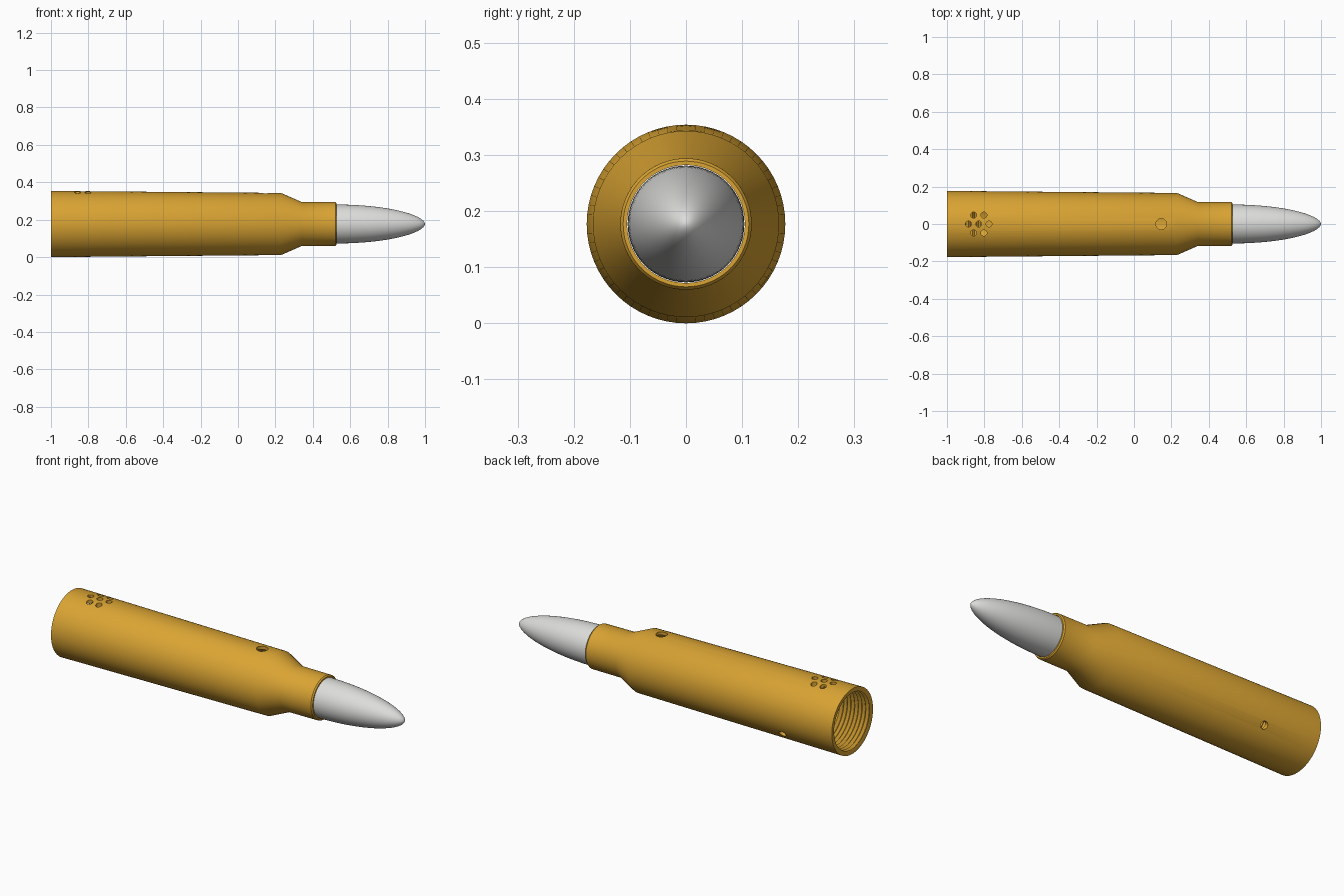
import bpy, bmesh, math
from mathutils import Matrix, Vector

if "Cube" in bpy.data.objects:
    bpy.data.objects.remove(bpy.data.objects["Cube"])

AXIS_Z = 0.177
SEG = 64


def material(name, rgb):
    m = bpy.data.materials.new(name)
    m.diffuse_color = (*rgb, 1)
    m.use_nodes = True
    m.node_tree.nodes["Principled BSDF"].inputs["Base Color"].default_value = m.diffuse_color
    return m


gold = material("warm gold", (0.70, 0.37, 0.033))
silver = material("pale silver", (0.72, 0.72, 0.71))


def add_object(name, bm, mat):
    bmesh.ops.recalc_face_normals(bm, faces=bm.faces)
    me = bpy.data.meshes.new(name)
    bm.to_mesh(me)
    bm.free()
    ob = bpy.data.objects.new(name, me)
    bpy.context.collection.objects.link(ob)
    me.materials.append(mat)
    return ob


def lathe(name, profile, mat):
    """Spin a closed (x, radius) loop around the long axis."""
    bm = bmesh.new()
    rings = []
    for k in range(SEG):
        a = 2 * math.pi * k / SEG
        rings.append([bm.verts.new((x, r * math.cos(a), AXIS_Z + r * math.sin(a)))
                      for x, r in profile])
    n = len(profile)
    for k in range(SEG):
        p, q = rings[k], rings[(k + 1) % SEG]
        for i in range(n):
            j = (i + 1) % n
            if profile[i][1] == 0 and profile[j][1] == 0:
                continue
            bm.faces.new((p[i], p[j], q[j], q[i]))
    bmesh.ops.remove_doubles(bm, verts=bm.verts, dist=1e-5)
    return add_object(name, bm, mat)


def smooth(ob, angle=25):
    bpy.ops.object.select_all(action='DESELECT')
    ob.select_set(True)
    bpy.context.view_layer.objects.active = ob
    bpy.ops.object.shade_smooth_by_angle(angle=math.radians(angle))


# Casing: tapered outside, shoulder and neck, hollow bore with inner threads
outer = [(-1.0, 0.177), (0.23, 0.166), (0.34, 0.118), (0.52, 0.117), (0.527, 0.112)]
inner = [(0.527, 0.105), (0.34, 0.105), (0.22, 0.150), (-0.82, 0.150)]
threads = []
pitch, count = 0.022, 8
for i in range(count):
    x = -0.82 - pitch * i
    threads += [(x - pitch * 0.5, 0.164), (x - pitch, 0.152)]
casing = lathe("casing", outer + inner + threads + [(-1.0, 0.165)], gold)

# Hole cutter: hexagonal cluster, one large top hole, one low rear hole
cut = bmesh.new()


def hole(x, y, z, direction, radius):
    d = Vector(direction).normalized()
    mat = (Matrix.Translation((x, y, z))
           @ d.to_track_quat('Z', 'Y').to_matrix().to_4x4())
    bmesh.ops.create_cone(cut, cap_ends=True, segments=24, radius1=radius,
                          radius2=radius, depth=0.16, matrix=mat)


top = AXIS_Z + 0.165
hole(-0.83, 0, top, (0, 0, 1), 0.016)
for k in range(6):
    a = math.radians(60 * k)
    hole(-0.83 + 0.055 * math.cos(a), 0.055 * math.sin(a), top, (0, 0, 1), 0.016)
hole(0.146, 0, top, (0, 0, 1), 0.029)
low = math.radians(-35)
hole(-0.68, 0.165 * math.cos(low), AXIS_Z + 0.165 * math.sin(low),
     (0, math.cos(low), math.sin(low)), 0.02)
cutter = add_object("hole_cutter", cut, gold)
cutter.hide_render = True

mod = casing.modifiers.new("holes", 'BOOLEAN')
mod.operation = 'DIFFERENCE'
mod.solver = 'EXACT'
mod.object = cutter
bpy.context.view_layer.objects.active = casing
bpy.ops.object.modifier_apply(modifier=mod.name)
bpy.data.objects.remove(cutter)
smooth(casing)

# Rounded tip seated in the neck
nose = [(0.34, 0.0), (0.34, 0.104), (0.525, 0.104)]
for i in range(1, 25):
    t = math.sin(math.pi / 2 * i / 24)
    r = 0.104 * max(0.0, 1 - t * t) ** 0.55 if i < 24 else 0.0
    nose.append((0.525 + 0.475 * t, r))
smooth(lathe("tip", nose, silver), 40)
